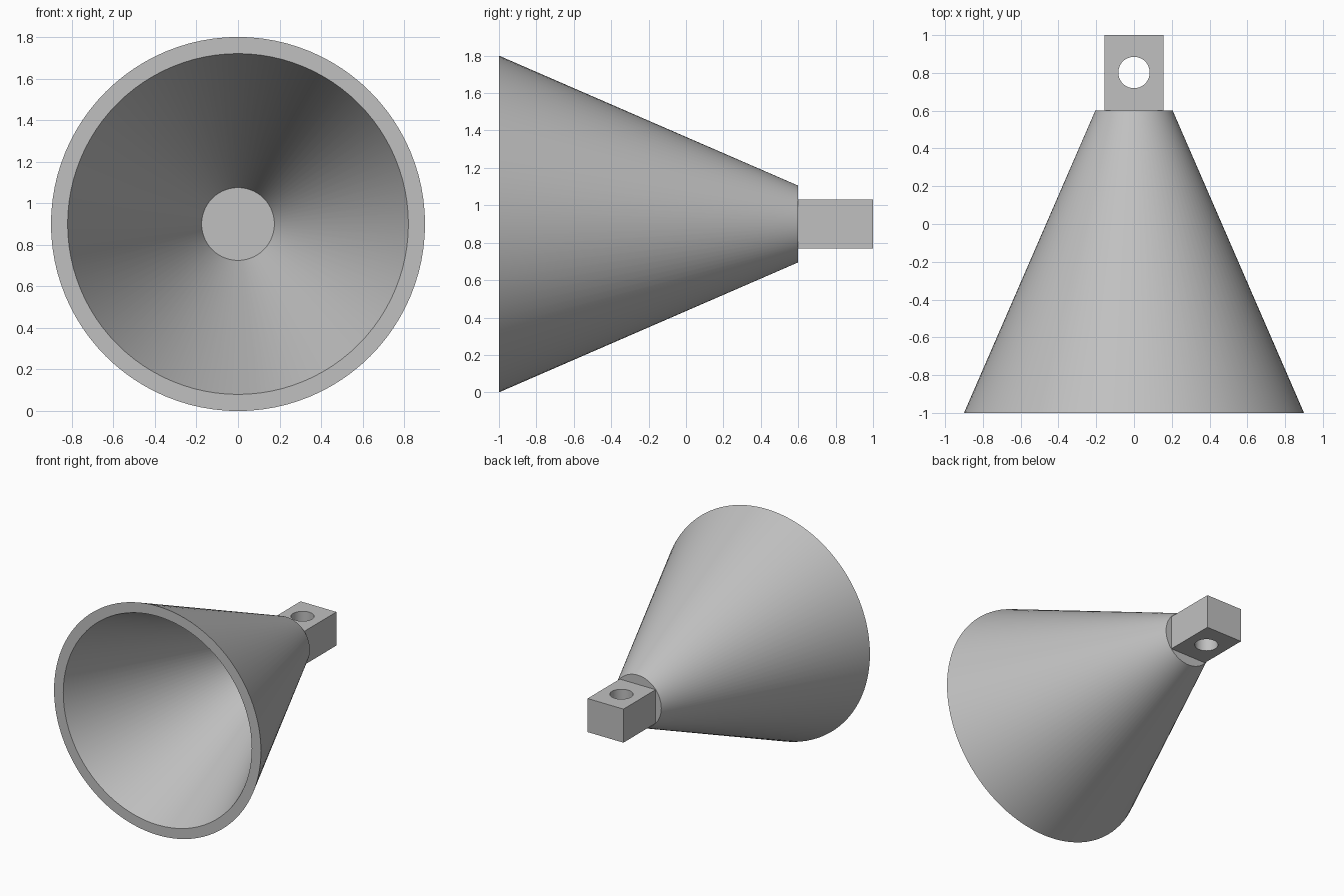
import bpy, bmesh, math
from mathutils import Matrix

if "Cube" in bpy.data.objects:
    bpy.data.objects.remove(bpy.data.objects["Cube"])

AXIS_Z = 0.9
SIDES = 96

grey = bpy.data.materials.new("light_grey")
grey.use_nodes = True
GREY = (0.53, 0.53, 0.53, 1)
grey.diffuse_color = GREY
grey.node_tree.nodes["Principled BSDF"].inputs["Base Color"].default_value = GREY


def finish(bm, name):
    bmesh.ops.recalc_face_normals(bm, faces=bm.faces)
    mesh = bpy.data.meshes.new(name)
    bm.to_mesh(mesh)
    bm.free()
    mesh.materials.append(grey)
    obj = bpy.data.objects.new(name, mesh)
    bpy.context.collection.objects.link(obj)
    return obj


def smooth(obj):
    bpy.ops.object.select_all(action='DESELECT')
    obj.select_set(True)
    bpy.context.view_layer.objects.active = obj
    bpy.ops.object.shade_smooth_by_angle(angle=math.radians(30))


# Hollow horn: a wall profile (radius, y) spun around the y axis, capped at both narrow ends
profile = [(0.175, 0.49), (0.82, -1), (0.9, -1), (0.205, 0.6)]
bm = bmesh.new()
rings = []
for radius, y in profile:
    ring = []
    for i in range(SIDES):
        a = math.tau * i / SIDES
        ring.append(bm.verts.new((radius * math.cos(a), y, AXIS_Z + radius * math.sin(a))))
    rings.append(ring)
for a, b in zip(rings, rings[1:]):
    for i in range(SIDES):
        j = (i + 1) % SIDES
        bm.faces.new((a[i], a[j], b[j], b[i]))
bm.faces.new(rings[0])
bm.faces.new(rings[-1])
smooth(finish(bm, "horn"))

# Mounting block at the back
bm = bmesh.new()
bmesh.ops.create_cube(bm, size=1, matrix=Matrix.Translation((0, 0.8, AXIS_Z))
                      @ Matrix.Diagonal((0.312, 0.4, 0.264, 1)))
block = finish(bm, "mounting_block")

# Vertical bolt hole through the block
bm = bmesh.new()
bmesh.ops.create_cone(bm, cap_ends=True, segments=64, radius1=0.083, radius2=0.083,
                      depth=1, matrix=Matrix.Translation((0, 0.802, AXIS_Z)))
cutter = finish(bm, "bolt_hole_cutter")
cutter.hide_render = True
hole = block.modifiers.new("bolt_hole", 'BOOLEAN')
hole.operation = 'DIFFERENCE'
hole.solver = 'EXACT'
hole.object = cutter
bpy.context.view_layer.objects.active = block
bpy.ops.object.modifier_apply(modifier=hole.name)
bpy.data.objects.remove(cutter)
smooth(block)
